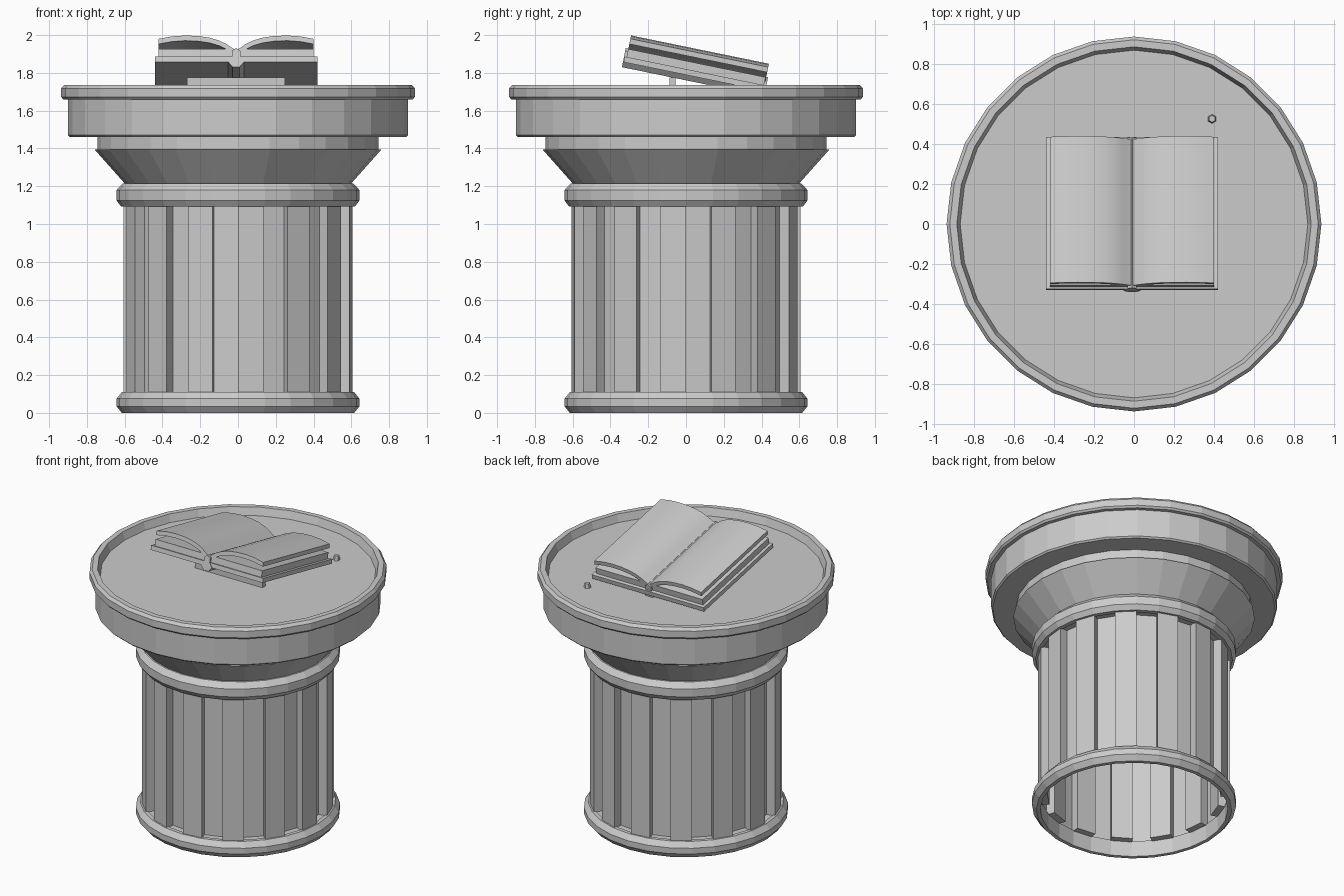
import bpy, bmesh, math
from mathutils import Matrix

if "Cube" in bpy.data.objects:
    bpy.data.objects.remove(bpy.data.objects["Cube"])

SIDES = 28
TILT = Matrix.Translation((-0.01, -0.33, 1.857)) @ Matrix.Rotation(math.radians(-11.6), 4, 'X')


def finish(name, bm, matrix=None, smooth=False, normals=True):
    if normals:
        bmesh.ops.recalc_face_normals(bm, faces=bm.faces)
    if matrix:
        bm.transform(matrix)
    me = bpy.data.meshes.new(name)
    bm.to_mesh(me)
    bm.free()
    ob = bpy.data.objects.new(name, me)
    bpy.context.collection.objects.link(ob)
    if smooth:
        bpy.context.view_layer.objects.active = ob
        ob.select_set(True)
        bpy.ops.object.shade_smooth_by_angle(angle=math.radians(30))
        ob.select_set(False)
    return ob


def lathe(name, profile, closed=False, cap_end=False):
    """Revolve (radius, z) points into a 28-sided shell."""
    bm = bmesh.new()
    rings = []
    for r, z in profile:
        rings.append([bm.verts.new((r * math.cos(2 * math.pi * i / SIDES),
                                    r * math.sin(2 * math.pi * i / SIDES), z))
                      for i in range(SIDES)])
    n = len(rings)
    for k in range(n if closed else n - 1):
        a, b = rings[k], rings[(k + 1) % n]
        for i in range(SIDES):
            j = (i + 1) % SIDES
            bm.faces.new((a[i], a[j], b[j], b[i]))
    if cap_end:
        bm.faces.new(rings[-1])
    return finish(name, bm)


def prism(name, outline, y0, y1, matrix, smooth=False):
    """Extrude an (x, z) outline along y."""
    bm = bmesh.new()
    a = [bm.verts.new((x, y0, z)) for x, z in outline]
    b = [bm.verts.new((x, y1, z)) for x, z in outline]
    n = len(outline)
    bm.faces.new(a)
    bm.faces.new(b[::-1])
    for i in range(n):
        j = (i + 1) % n
        bm.faces.new((a[i], b[i], b[j], a[j]))
    return finish(name, bm, matrix, smooth)


def rect(x0, x1, z0, z1):
    return [(x0, z0), (x1, z0), (x1, z1), (x0, z1)]


# Fluted shaft: open tube with every other face pushed inwards
bm = bmesh.new()
lo, hi = [[bm.verts.new((0.605 * math.cos(2 * math.pi * i / SIDES),
                         0.605 * math.sin(2 * math.pi * i / SIDES), z))
           for i in range(SIDES)] for z in (0.105, 1.1)]
panels = [bm.faces.new((lo[i], lo[(i + 1) % SIDES], hi[(i + 1) % SIDES], hi[i]))
          for i in range(SIDES)]
bm.normal_update()
for f in panels[::2]:
    n = f.normal.copy()
    inner = bmesh.ops.extrude_face_region(bm, geom=[f])
    vs = [g for g in inner['geom'] if isinstance(g, bmesh.types.BMVert)]
    bmesh.ops.translate(bm, verts=vs, vec=-0.06 * n)
    if f.is_valid:
        bmesh.ops.delete(bm, geom=[f], context='FACES_ONLY')
finish("fluted_shaft", bm)

# Mouldings at both ends of the shaft
lathe("base_ring", [(0.59, 0), (0.615, 0), (0.643, 0.035), (0.643, 0.075),
                    (0.615, 0.11), (0.59, 0.11)], closed=True)
lathe("collar_ring", [(0.59, 1.093), (0.62, 1.093), (0.643, 1.125), (0.643, 1.18),
                      (0.61, 1.215), (0.59, 1.215)], closed=True)

# Flared capital and neck
lathe("capital", [(0.60, 1.215), (0.76, 1.395), (0.745, 1.395), (0.745, 1.47)])

# Round tabletop with raised rim and sunken floor
lathe("tabletop", [(0.74, 1.46), (0.89, 1.46), (0.90, 1.47), (0.90, 1.66), (0.925, 1.66),
                   (0.936, 1.672), (0.936, 1.718), (0.92, 1.737), (0.885, 1.737),
                   (0.868, 1.685)], cap_end=True)

# Open book, tilted towards the back: cover, spine and pages
prism("book_cover", rect(-0.43, 0.43, 0, 0.03), 0, 0.775, TILT)
prism("book_spine", [(-0.042, 0.0), (-0.018, -0.028), (0.018, -0.028), (0.042, 0.0),
                     (0.022, 0.03), (0.022, 0.06), (0, 0.075), (-0.022, 0.06),
                     (-0.022, 0.03)], -0.004, 0.765, TILT)
curve = [(0, 0.068), (0.02, 0.078), (0.05, 0.099), (0.09, 0.119), (0.14, 0.134),
         (0.2, 0.143), (0.27, 0.146), (0.34, 0.141), (0.41, 0.128)]
for side, s in (("left", -1), ("right", 1)):
    prism(side + "_lower_pages", rect(s * 0.01, s * 0.41, 0.03, 0.073), 0.01, 0.752, TILT)
    outline = curve + [(u, h - 0.028) for u, h in reversed(curve)]
    prism(side + "_open_pages", [(s * u, h) for u, h in outline], 0.01, 0.755, TILT, True)

# Prop under the raised edge of the book
prism("book_prop", rect(-0.27, 0.25, 1.685, 1.775), -0.088, -0.055, Matrix())

# Small six-sided peg on the tabletop
bm = bmesh.new()
bmesh.ops.create_cone(bm, cap_ends=True, segments=6, radius1=0.023, radius2=0.017, depth=0.03)
finish("peg", bm, Matrix.Translation((0.39, 0.525, 1.70)))
